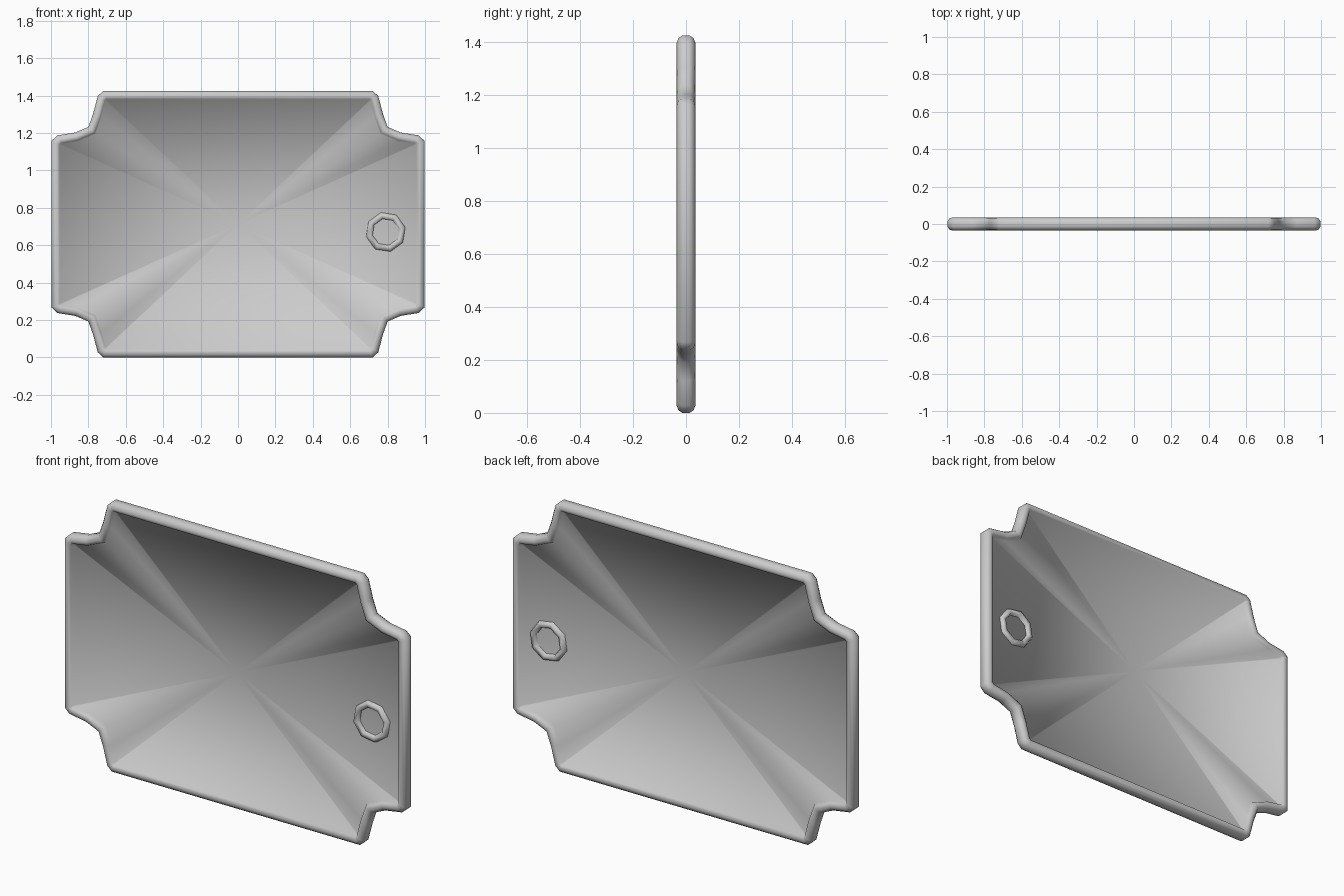
import bpy, bmesh, math
from mathutils import Vector

cube = bpy.data.objects.get("Cube")
if cube:
    bpy.data.objects.remove(cube)

MID_Z = 0.712

grey = bpy.data.materials.new("light_grey")
grey.use_nodes = True
colour = (0.6, 0.6, 0.6, 1)
grey.diffuse_color = colour
grey.node_tree.nodes["Principled BSDF"].inputs["Base Color"].default_value = colour


def finish(bm, name):
    bmesh.ops.recalc_face_normals(bm, faces=bm.faces)
    for face in bm.faces:
        face.smooth = True
    mesh = bpy.data.meshes.new(name)
    bm.to_mesh(mesh)
    bm.free()
    mesh.materials.append(grey)
    obj = bpy.data.objects.new(name, mesh)
    bpy.context.collection.objects.link(obj)
    return obj


def inset(points, amount):
    """Move a clockwise outline inward with mitred corners."""
    result = []
    for i, p in enumerate(points):
        a = (p - points[i - 1]).normalized()
        b = (points[(i + 1) % len(points)] - p).normalized()
        na, nb = Vector((a.y, -a.x)), Vector((b.y, -b.x))
        m = (na + nb).normalized()
        result.append(p + m * (amount / m.dot(na)))
    return result


# Notched outline: one corner mirrored into four, running clockwise
corner = [(0.72, 0.712), (0.75, 0.685), (0.775, 0.59), (0.80, 0.52),
          (0.87, 0.49), (0.965, 0.475), (0.998, 0.445)]
outline = []
for sx, sz in ((1, 1), (1, -1), (-1, -1), (-1, 1)):
    pts = [Vector((sx * x, sz * z)) for x, z in corner]
    outline += pts if sx * sz > 0 else pts[::-1]

# Rounded rim section (inset, depth) from the front panel edge to the back one
half = [(0.05, 0.012), (0.043, 0.029), (0.027, 0.035), (0.010, 0.029), (0, 0.014)]
section = [(d, -y) for d, y in half] + [(d, y) for d, y in half[::-1]]

# Plate: rolled rim with a fan panel on each side
bm = bmesh.new()
rings = [[bm.verts.new((p.x, y, p.y + MID_Z)) for p in inset(outline, d)]
         for d, y in section]
count = len(outline)
for r, s in zip(rings, rings[1:]):
    for i in range(count):
        j = (i + 1) % count
        bm.faces.new((r[i], r[j], s[j], s[i]))
for ring, y in ((rings[0], -0.008), (rings[-1], 0.008)):
    centre = bm.verts.new((0, y, MID_Z))
    for i in range(count):
        bm.faces.new((ring[i], ring[(i + 1) % count], centre))
finish(bm, "notched_plate")

# Eyelet: eight-sided ring set through the panel
SIDES, TUBE = 8, 6
bm = bmesh.new()
loops = []
for i in range(SIDES):
    a = math.tau * (i + 0.3) / SIDES
    loop = []
    for k in range(TUBE):
        t = math.tau * k / TUBE
        r = 0.09 + 0.022 * math.cos(t)
        loop.append(bm.verts.new((0.79 + r * math.cos(a), 0.032 * math.sin(t),
                                  0.67 + r * math.sin(a))))
    loops.append(loop)
for i in range(SIDES):
    r, s = loops[i], loops[(i + 1) % SIDES]
    for k in range(TUBE):
        m = (k + 1) % TUBE
        bm.faces.new((r[k], r[m], s[m], s[k]))
finish(bm, "eyelet_ring")
